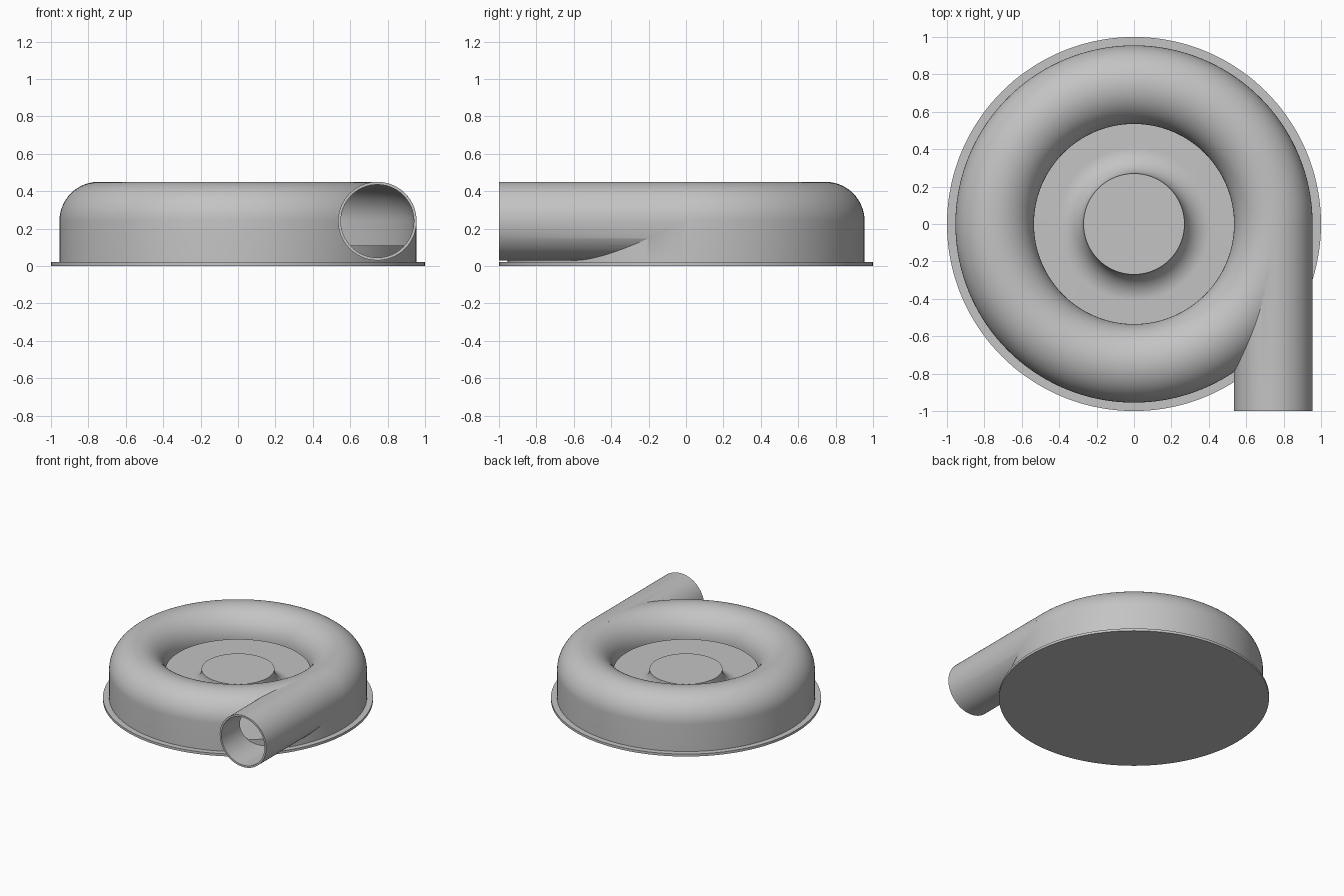
import bpy, bmesh
from math import pi, sin, cos, radians
from mathutils import Matrix, Vector

cube = bpy.data.objects.get("Cube")
if cube:
    bpy.data.objects.remove(cube, do_unlink=True)

SEGMENTS = 144
RING_R, TUBE_R, WALL, AXIS_Z = 0.745, 0.21, 0.015, 0.24

# Single plain grey
grey = bpy.data.materials.new("plain grey")
grey.use_nodes = True
colour = (0.55, 0.55, 0.55, 1)
grey.diffuse_color = colour
grey.node_tree.nodes["Principled BSDF"].inputs["Base Color"].default_value = colour


def make_object(name, bm):
    bmesh.ops.recalc_face_normals(bm, faces=bm.faces)
    mesh = bpy.data.meshes.new(name)
    bm.to_mesh(mesh)
    bm.free()
    obj = bpy.data.objects.new(name, mesh)
    bpy.context.collection.objects.link(obj)
    mesh.materials.append(grey)
    return obj


def lathe(name, profile, closed):
    """Revolve (radius, height) points about the z axis."""
    bm = bmesh.new()
    verts = [bm.verts.new((r, 0, z)) for r, z in profile]
    pairs = list(zip(verts, verts[1:]))
    if closed:
        pairs.append((verts[-1], verts[0]))
    edges = [bm.edges.new(p) for p in pairs]
    bmesh.ops.spin(bm, geom=verts + edges, cent=(0, 0, 0), axis=(0, 0, 1),
                   angle=2 * pi, steps=SEGMENTS, use_merge=True)
    bmesh.ops.remove_doubles(bm, verts=bm.verts, dist=1e-5)
    return make_object(name, bm)


def arc(cx, cz, radius, start, end, steps):
    angles = [radians(start + (end - start) * i / steps) for i in range(steps + 1)]
    return [(cx + radius * cos(a), cz + radius * sin(a)) for a in angles]


def pipe(name, radius, y0, y1):
    """Solid cylinder along y, on the ring's centre line."""
    bm = bmesh.new()
    place = Matrix.Translation(Vector((RING_R, (y0 + y1) / 2, AXIS_Z)))
    bmesh.ops.create_cone(bm, cap_ends=True, segments=96, radius1=radius,
                          radius2=radius, depth=y1 - y0,
                          matrix=place @ Matrix.Rotation(pi / 2, 4, 'X'))
    return make_object(name, bm)


def combine(target, tool, operation):
    mod = target.modifiers.new(tool.name, 'BOOLEAN')
    mod.operation, mod.solver, mod.object = operation, 'EXACT', tool
    graph = bpy.context.evaluated_depsgraph_get()
    mesh = bpy.data.meshes.new_from_object(target.evaluated_get(graph))
    target.modifiers.clear()
    target.data = mesh
    bpy.data.objects.remove(tool, do_unlink=True)


# Volute casing: domed ring joined to a tangential outlet, then hollowed
outer_r, inner_r = RING_R + TUBE_R, RING_R - TUBE_R
casing = lathe("volute_casing",
               arc(RING_R, AXIS_Z, TUBE_R, 0, 180, 32)
               + [(inner_r, 0.01), (outer_r, 0.01)], True)
combine(casing, pipe("outlet_pipe", TUBE_R, -1.0, -0.005), 'UNION')
bore = TUBE_R - WALL
cavity = lathe("cavity",
               arc(RING_R, AXIS_Z, bore, 0, 180, 32)
               + [(0.5, AXIS_Z), (0.5, -0.05), (RING_R + bore, -0.05)], True)
combine(casing, cavity, 'DIFFERENCE')
combine(casing, pipe("outlet_bore", bore, -1.1, -0.01), 'DIFFERENCE')

# Base flange
base = lathe("base_flange", [(0, 0), (1, 0), (1, 0.02), (0, 0.02)], False)

# Raised inner floor with a flared central hub
FLOOR_Z, HUB_R, HUB_Z, FLARE = 0.11, 0.27, 0.25, 0.14
hub = lathe("hub_and_floor",
            [(0, HUB_Z)] + arc(HUB_R + FLARE, HUB_Z, FLARE, 180, 270, 20)
            + [(0.945, FLOOR_Z), (0.945, 0.01), (0, 0.01)], False)

# Smooth shading with crisp edges
bpy.ops.object.select_all(action='DESELECT')
for obj in (casing, base, hub):
    obj.select_set(True)
bpy.context.view_layer.objects.active = casing
bpy.ops.object.shade_smooth_by_angle(angle=radians(30))
